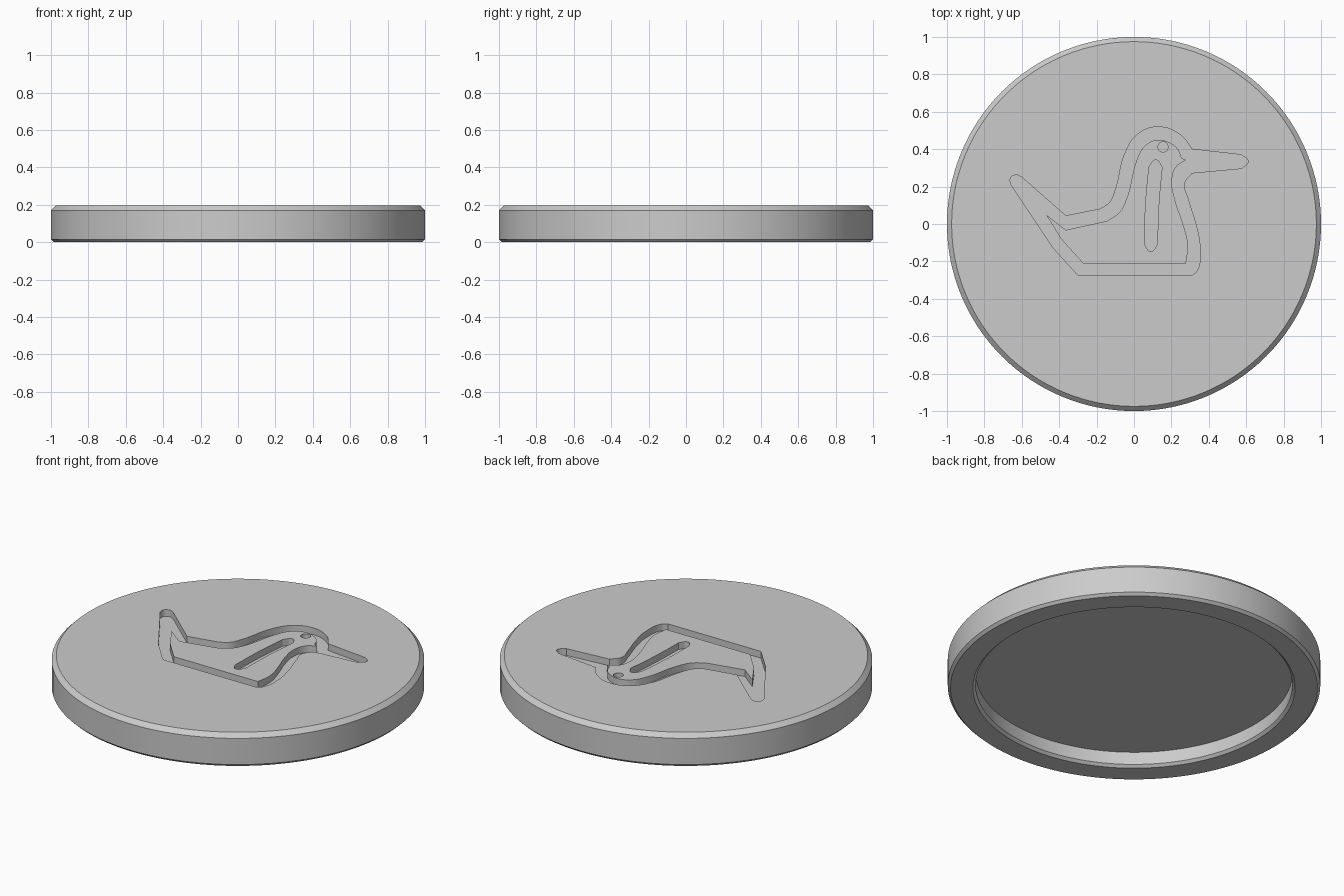
import bpy
import bmesh
import math

SEGMENTS = 128
TOP = 0.195
GROOVE_DEPTH = 0.04

cube = bpy.data.objects.get("Cube")
if cube:
    bpy.data.objects.remove(cube, do_unlink=True)

grey = bpy.data.materials.new("plain grey")
grey.use_nodes = True
colour = (0.6, 0.6, 0.6, 1)
grey.diffuse_color = colour
grey.node_tree.nodes["Principled BSDF"].inputs["Base Color"].default_value = colour


def corner(x, y):
    return (x, y, 'VECTOR')


def smooth(x, y):
    return (x, y, 'AUTO')


def lathe(name, profile):
    """Turn a profile of (radius, height) pairs into a closed round solid."""
    bm = bmesh.new()
    rings = []
    for radius, z in profile:
        angles = [math.tau * i / SEGMENTS for i in range(SEGMENTS)]
        rings.append([bm.verts.new((radius * math.cos(a), radius * math.sin(a), z))
                      for a in angles])
    for low, high in zip(rings, rings[1:]):
        for i in range(SEGMENTS):
            j = (i + 1) % SEGMENTS
            bm.faces.new((low[i], low[j], high[j], high[i]))
    bm.faces.new(rings[0])
    bm.faces.new(rings[-1])
    bmesh.ops.recalc_face_normals(bm, faces=bm.faces)
    mesh = bpy.data.meshes.new(name)
    bm.to_mesh(mesh)
    bm.free()
    obj = bpy.data.objects.new(name, mesh)
    bpy.context.collection.objects.link(obj)
    return obj


def add_loop(curve, points):
    """Add a closed loop with straight corners and smooth bends."""
    spline = curve.splines.new('BEZIER')
    spline.bezier_points.add(len(points) - 1)
    spline.use_cyclic_u = True
    for knot, (x, y, kind) in zip(spline.bezier_points, points):
        knot.co = (x, y, 0)
        knot.handle_left_type = knot.handle_right_type = kind


# Round disc with chamfered rims and a shallow hollow underneath
disc = lathe("round_coaster", [
    (0.85, 0.09), (0.85, 0.015), (0.865, 0), (0.985, 0),
    (1, 0.015), (1, 0.17), (0.975, TOP)])
disc.data.materials.append(grey)

# Outer edge of the bird groove: tail, belly, chest, beak, head, back
outer = [
    corner(-0.6, 0.25), smooth(-0.63, 0.262), smooth(-0.66, 0.245), corner(-0.66, 0.215),
    corner(-0.43, -0.13), corner(-0.3, -0.273),
    corner(0.31, -0.273), smooth(0.337, -0.25), smooth(0.353, -0.13), smooth(0.33, 0),
    smooth(0.29, 0.13), smooth(0.27, 0.22), corner(0.31, 0.273),
    corner(0.575, 0.297), smooth(0.61, 0.335), corner(0.575, 0.37),
    corner(0.31, 0.4), smooth(0.25, 0.475), smooth(0.128, 0.519), smooth(0.02, 0.48),
    smooth(-0.045, 0.385), smooth(-0.1, 0.18), smooth(-0.13, 0.115),
    corner(-0.18, 0.08), corner(-0.364, 0.043)]

# Inner edge of the groove, leaving the body standing
inner = [
    corner(-0.47, 0.05), corner(-0.39, -0.08), corner(-0.273, -0.21), corner(0.278, -0.21),
    smooth(0.288, -0.11), smooth(0.262, 0), smooth(0.219, 0.13), smooth(0.203, 0.23),
    smooth(0.225, 0.305), corner(0.278, 0.342), corner(0.255, 0.352),
    smooth(0.235, 0.4), smooth(0.19, 0.435), smooth(0.128, 0.45), smooth(0.06, 0.42),
    smooth(0.02, 0.355), smooth(-0.04, 0.135), smooth(-0.08, 0.06),
    corner(-0.145, 0.016), corner(-0.364, -0.032)]

# Slot along the wing
slot = [
    corner(0.08, 0.305), smooth(0.117, 0.342), corner(0.15, 0.305),
    smooth(0.132, 0.1), corner(0.125, -0.11), smooth(0.09, -0.147),
    corner(0.056, -0.11), smooth(0.062, 0.1)]

# Round eye
eye = [smooth(0.155 + 0.027 * dx, 0.412 + 0.027 * dy)
       for dx, dy in ((1, 0), (0, 1), (-1, 0), (0, -1))]

# Filled, extruded bird line drawing used as the engraving tool
drawing = bpy.data.curves.new("engraving_tool", 'CURVE')
drawing.dimensions = '2D'
drawing.fill_mode = 'BOTH'
drawing.resolution_u = 8
drawing.extrude = GROOVE_DEPTH
for loop in (outer, inner, slot, eye):
    add_loop(drawing, loop)
tool = bpy.data.objects.new("engraving_tool", drawing)
tool.location.z = TOP
tool.hide_render = True
bpy.context.collection.objects.link(tool)

bpy.ops.object.select_all(action='DESELECT')
tool.select_set(True)
bpy.context.view_layer.objects.active = tool
bpy.ops.object.convert(target='MESH')
tool = bpy.context.view_layer.objects.active
bm = bmesh.new()
bm.from_mesh(tool.data)
bmesh.ops.remove_doubles(bm, verts=bm.verts, dist=0.0005)
bmesh.ops.recalc_face_normals(bm, faces=bm.faces)
bm.to_mesh(tool.data)
bm.free()

# Engrave the bird and shade the disc
bpy.ops.object.select_all(action='DESELECT')
disc.select_set(True)
bpy.context.view_layer.objects.active = disc
cut = disc.modifiers.new("engrave", 'BOOLEAN')
cut.operation = 'DIFFERENCE'
cut.solver = 'EXACT'
cut.object = tool
bpy.ops.object.modifier_apply(modifier=cut.name)
bpy.data.objects.remove(tool, do_unlink=True)
bpy.ops.object.shade_smooth_by_angle(angle=math.radians(30))
